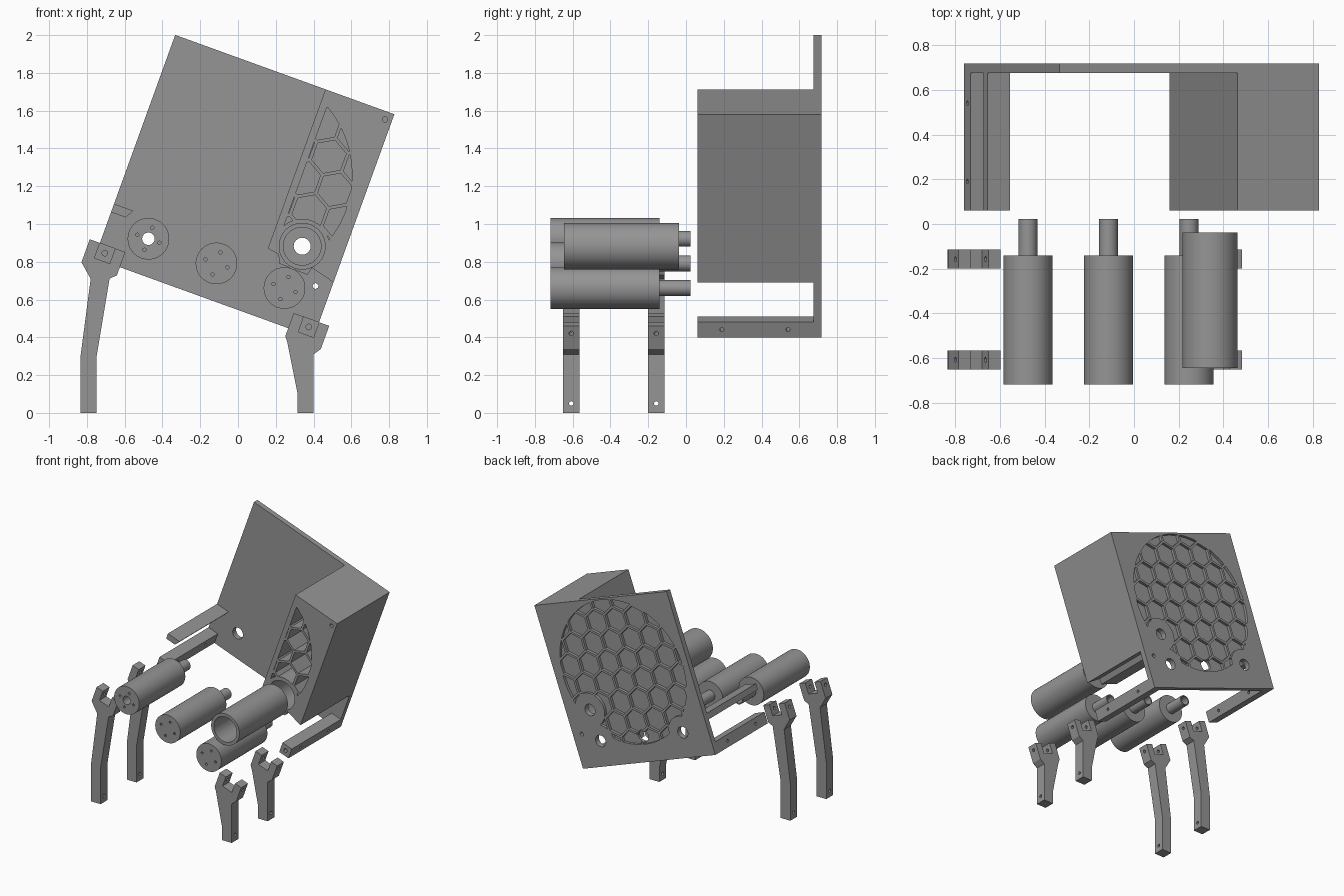
import bpy, bmesh, math
from mathutils import Vector, Matrix

if "Cube" in bpy.data.objects:
    bpy.data.objects.remove(bpy.data.objects["Cube"], do_unlink=True)

grey = bpy.data.materials.new("plain grey")
grey.use_nodes = True
grey.diffuse_color = (0.3, 0.3, 0.3, 1)
grey.node_tree.nodes["Principled BSDF"].inputs["Base Color"].default_value = (0.3, 0.3, 0.3, 1)

# The housing is tilted: u runs along its bottom edge, v up its side
TILT = math.radians(19.9)
C, S = math.cos(TILT), math.sin(TILT)
W, H = 1.234, 1.256
FRONT, PLATE, BACK = 0.06, 0.675, 0.718


def place(u, v):
    return (-0.76 + u * C + v * S, 0.82 - u * S + v * C)


def uv(points):
    return [place(*p) for p in points]


def rect(u0, v0, u1, v1):
    return uv([(u0, v0), (u1, v0), (u1, v1), (u0, v1)])


def ring(u, v, r, n=48, turn=0.0):
    return uv([(u + r * math.cos(turn + math.tau * i / n),
                v + r * math.sin(turn + math.tau * i / n)) for i in range(n)])


def make(name, bm):
    bmesh.ops.recalc_face_normals(bm, faces=bm.faces)
    mesh = bpy.data.meshes.new(name)
    bm.to_mesh(mesh)
    bm.free()
    mesh.materials.append(grey)
    ob = bpy.data.objects.new(name, mesh)
    bpy.context.collection.objects.link(ob)
    return ob


def prism(name, loops, y0, y1):
    """Extrude closed x-z outlines from y0 to y1."""
    bm = bmesh.new()
    for loop in loops:
        a = [bm.verts.new((x, y0, z)) for x, z in loop]
        b = [bm.verts.new((x, y1, z)) for x, z in loop]
        bm.faces.new(a)
        bm.faces.new(b[::-1])
        for i in range(len(a)):
            j = (i + 1) % len(a)
            bm.faces.new((a[j], a[i], b[i], b[j]))
    return make(name, bm)


def rods(name, centres, direction, length, r):
    """Round cutters along a direction."""
    bm = bmesh.new()
    turn = Vector(direction).to_track_quat('Z', 'Y').to_matrix().to_4x4()
    for c in centres:
        bmesh.ops.create_cone(bm, cap_ends=True, segments=20, radius1=r, radius2=r,
                              depth=length, matrix=Matrix.Translation(c) @ turn)
    return make(name, bm)


def combine(target, tool, operation='DIFFERENCE'):
    mod = target.modifiers.new("cut", 'BOOLEAN')
    mod.operation, mod.object, mod.solver = operation, tool, 'EXACT'
    bpy.context.view_layer.update()
    graph = bpy.context.evaluated_depsgraph_get()
    mesh = bpy.data.meshes.new_from_object(target.evaluated_get(graph))
    target.modifiers.clear()
    target.data = mesh
    bpy.data.objects.remove(tool, do_unlink=True)


MOTORS = [(0.234, 0.193), (0.617, 0.193), (1.0, 0.193)]
SLEEVE = (1.013, 0.433)
GRILLE = (0.61, 0.69, 0.555)


def honeycomb(y0, y1):
    cells = []
    for row in range(-6, 4):
        for col in range(-7, 3):
            u = 0.985 + 0.178 * col + 0.089 * (row % 2)
            v = 0.927 + 0.154 * row
            if math.hypot(u - GRILLE[0], v - GRILLE[1]) < GRILLE[2] + 0.09:
                cells.append(ring(u, v, 0.0924, 6, math.pi / 6))
    ob = prism("honeycomb_cutter", cells, y0, y1)
    combine(ob, prism("grille_limit", [ring(*GRILLE, n=96)], y0 - 0.1, y1 + 0.1), 'INTERSECT')
    return ob


# Back plate with honeycomb recesses and shaft holes
plate = prism("back_plate", [rect(0, 0, W, H)], PLATE, BACK)
cells = honeycomb(BACK - 0.022, BACK + 0.05)
for spot, r in ((MOTORS[0], 0.125), (MOTORS[2], 0.125), (SLEEVE, 0.13)):
    combine(cells, prism("boss_clearance", [ring(*spot, r)], 0.5, 0.9))
combine(plate, cells)
holes = [ring(*m, 0.045) for m in MOTORS + [SLEEVE]]
holes.append(ring(1.151, 0.259, 0.015, 20))
combine(plate, prism("plate_holes", holes, 0.6, 0.8))

# Side box with deep cells and a round sleeve bore
outline = uv([(0.846, 0.36), (0.91, 0.35), (0.93, 0.305), (1.09, 0.3),
              (1.1, 0.343), (W, 0.309), (W, H), (0.846, H)])
box = prism("side_box", [outline], FRONT, PLATE)
cells = honeycomb(FRONT - 0.05, PLATE - 0.005)
combine(cells, prism("wall_limit", [rect(0.885, 0.37, 1.2, 1.22)], -0.2, 0.9), 'INTERSECT')
combine(cells, prism("bore_clearance", [ring(*SLEEVE, 0.145)], -0.2, 0.9))
combine(box, cells)
combine(box, prism("bore", [ring(*SLEEVE, 0.115)], 0, PLATE + 0.05))
combine(box, prism("screw_hole", [ring(1.197, 1.213, 0.014, 20)], 0, 0.2))

# Corner rails with screw holes, and the thin ledge
RAIL = 0.086
ALONG = (C, 0, -S)
for side, u in (("right", 0), ("left", W - RAIL)):
    rail = prism(side + "_rail", [rect(u, 0, u + RAIL, RAIL)], FRONT, PLATE)
    x, z = place(u + RAIL / 2, RAIL / 2)
    combine(rail, rods("rail_holes", [(x, 0.19, z), (x, 0.54, z)], ALONG, 0.3, 0.011))
    combine(rail, prism("end_hole", [ring(u + RAIL / 2, RAIL / 2, 0.015, 20)], 0, 0.14))
prism("ledge", [uv([(0, 0.258), (0.082, 0.258), (0.108, 0.305), (0, 0.305)])], FRONT, PLATE)

# Forked legs: shank in upright axes, fork in tilted axes
SHANKS = {
    "right": (0, [(-0.68, 0.71), (-0.75, 0.29), (-0.75, 0), (-0.835, 0), (-0.835, 0.29), (-0.78, 0.71)]),
    "left": (W - RAIL, [(0.40, 0.31), (0.40, 0), (0.315, 0), (0.315, 0.105), (0.262, 0.37)]),
}
for side, (u, shank) in SHANKS.items():
    top, low, wide = 0.085, -0.045, 0.057
    fork = uv([(u - wide, low), (u - wide, top), (u, top), (u, 0), (u + RAIL, 0),
               (u + RAIL, top), (u + RAIL + wide, top), (u + RAIL + wide, low)])
    for end, y in (("front", -0.65), ("back", -0.2)):
        leg = prism(f"{end}_{side}_leg", [fork + shank], y, y + 0.085)
        mid = y + 0.0425
        x, z = place(u + RAIL / 2, RAIL / 2)
        combine(leg, rods("fork_hole", [(x, mid, z)], ALONG, 0.4, 0.012))
        combine(leg, rods("foot_hole", [(shank[2][0], mid, 0.05)], (1, 0, 0), 0.4, 0.012))

# Three motors with hollow shafts and four screw holes each
for i, (u, v) in enumerate(MOTORS):
    body = prism(f"motor_{i + 1}", [ring(u, v, 0.11, 64)], -0.717, -0.14)
    combine(body, prism("shaft", [ring(u, v, 0.042, 32)], -0.2, 0.023), 'UNION')
    combine(body, prism("shaft_bore", [ring(u, v, 0.033, 32)], -0.8 if i == 0 else -0.1, 0.1))
    pins = [ring(u + 0.062 * math.cos(k * math.pi / 2), v + 0.062 * math.sin(k * math.pi / 2),
                 0.009, 12) for k in range(4)]
    combine(body, prism("screw_holes", pins, -0.8, -0.66))

# Open sleeve with a pierced floor
sleeve = prism("sleeve", [ring(*SLEEVE, 0.124, 64)], -0.645, -0.038)
combine(sleeve, prism("sleeve_bore", [ring(*SLEEVE, 0.1, 64)], -0.8, -0.1))
combine(sleeve, prism("floor_hole", [ring(*SLEEVE, 0.045, 32)], -0.2, 0.1))

# Smooth the round parts, keep edges sharp
for ob in bpy.context.view_layer.objects:
    ob.select_set(ob.name.startswith(("motor", "sleeve", "back_plate", "side_box")))
bpy.context.view_layer.objects.active = bpy.data.objects["sleeve"]
bpy.ops.object.shade_smooth_by_angle(angle=math.radians(30))
